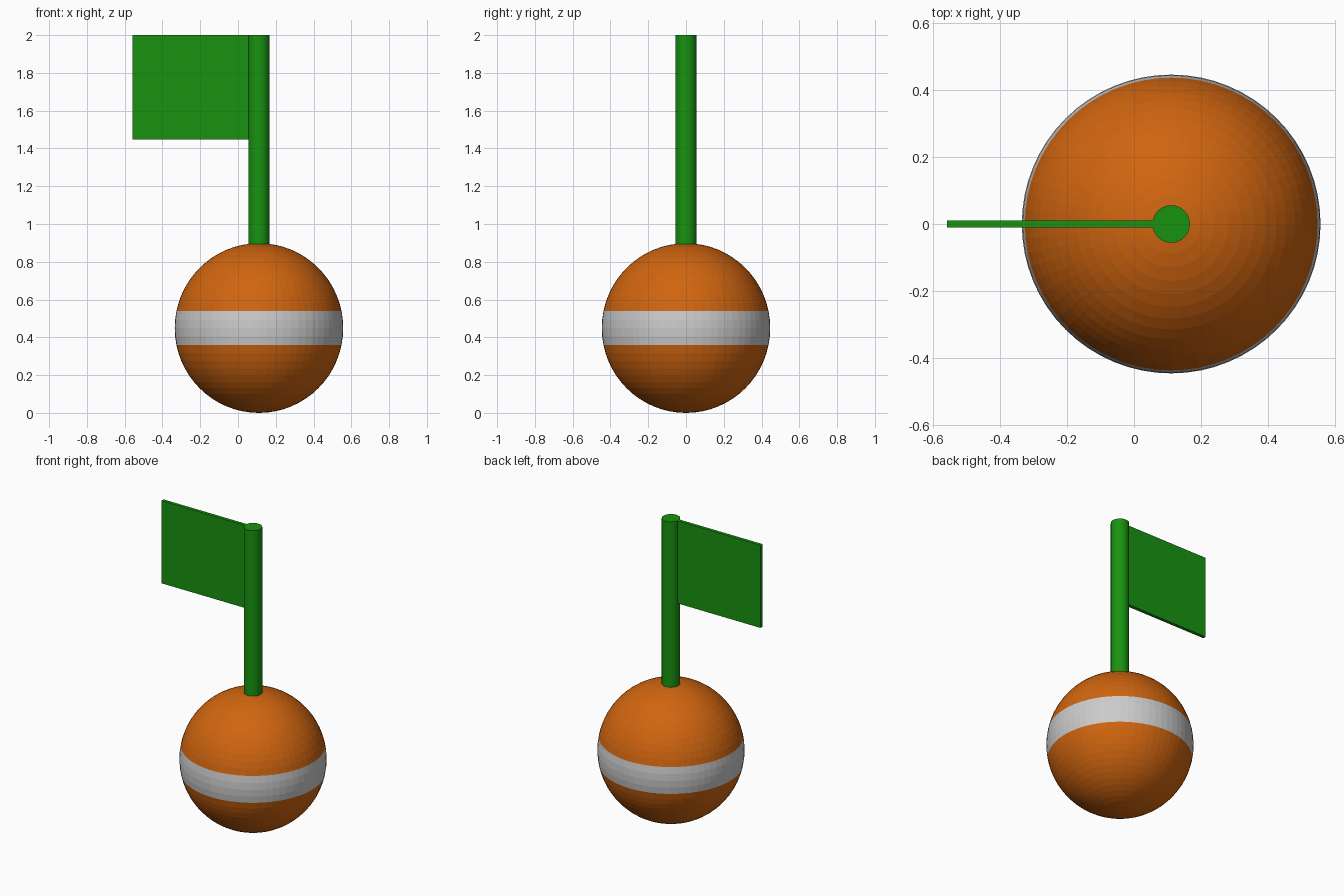
import bpy, bmesh, math

if "Cube" in bpy.data.objects:
    bpy.data.objects.remove(bpy.data.objects["Cube"])

CX, CZ = 0.111, 0.449      # float centre
RX, RZ = 0.446, 0.449      # float radii
BAND = math.asin(0.2)      # latitude of the stripe edges
SEG = 64


def material(name, colour):
    m = bpy.data.materials.new(name)
    m.diffuse_color = (*colour, 1)
    m.use_nodes = True
    m.node_tree.nodes["Principled BSDF"].inputs["Base Color"].default_value = m.diffuse_color
    return m


def finish(name, bm, mat=None):
    mesh = bpy.data.meshes.new(name)
    bm.to_mesh(mesh)
    bm.free()
    ob = bpy.data.objects.new(name, mesh)
    bpy.context.collection.objects.link(ob)
    if mat:
        mesh.materials.append(mat)
    return ob


def sphere_zone(name, lat0, lat1, steps, mat=None):
    """Lathe the part of the float between two latitudes."""
    bm = bmesh.new()
    pts = []
    for i in range(steps + 1):
        a = lat0 + (lat1 - lat0) * i / steps
        pts.append(bm.verts.new((CX + RX * math.cos(a), 0, CZ + RZ * math.sin(a))))
    edges = [bm.edges.new(p) for p in zip(pts, pts[1:])]
    bmesh.ops.spin(bm, geom=pts + edges, cent=(CX, 0, 0), axis=(0, 0, 1),
                   angle=math.tau, steps=SEG, use_merge=True)
    bmesh.ops.remove_doubles(bm, verts=bm.verts, dist=1e-5)
    # Point the normals outward even though the zone is open
    bm.normal_update()
    for f in bm.faces:
        c = f.calc_center_median()
        c.x -= CX
        c.z -= CZ
        if f.normal.dot(c) < 0:
            f.normal_flip()
    return finish(name, bm, mat)


orange = material("orange", (0.63, 0.13, 0.005))
green = material("green", (0.009, 0.29, 0.005))

# Float: two orange caps and a grey stripe
sphere_zone("float_top", BAND, math.pi / 2, 14, orange)
sphere_zone("float_stripe", -BAND, BAND, 4)
sphere_zone("float_bottom", -math.pi / 2, -BAND, 14, orange)

# Pole
bpy.ops.mesh.primitive_cylinder_add(vertices=32, radius=0.056, depth=1.12,
                                    location=(CX, 0, 1.44))
pole = bpy.context.object
pole.name = "pole"
pole.data.materials.append(green)
bpy.ops.object.shade_smooth_by_angle(angle=math.radians(40))

# Flag
bm = bmesh.new()
bmesh.ops.create_cube(bm, size=1)
x0, x1, z0, z1 = -0.558, 0.07, 1.448, 2.0
for v in bm.verts:
    v.co = ((x0 + x1) / 2 + v.co.x * (x1 - x0), v.co.y * 0.022,
            (z0 + z1) / 2 + v.co.z * (z1 - z0))
finish("flag", bm, green)
